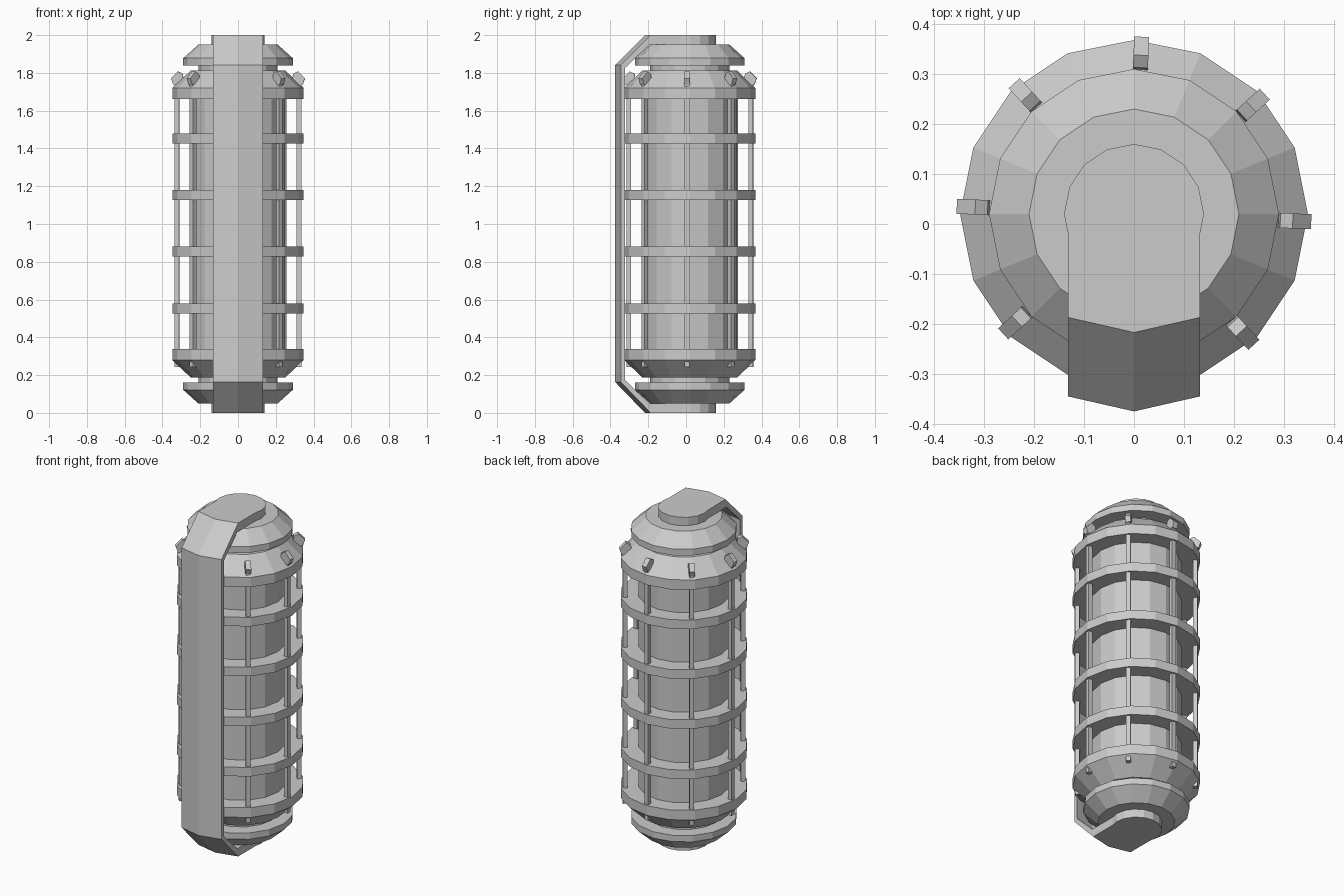
import bpy, bmesh, math
from mathutils import Matrix

if "Cube" in bpy.data.objects:
    bpy.data.objects.remove(bpy.data.objects["Cube"])

CY = 0.02      # y of the canister axis
SIDES = 16


def finish(bm, name):
    bmesh.ops.recalc_face_normals(bm, faces=bm.faces)
    me = bpy.data.meshes.new(name)
    bm.to_mesh(me)
    bm.free()
    ob = bpy.data.objects.new(name, me)
    bpy.context.collection.objects.link(ob)
    return ob


def lathe(name, profile):
    """Closed low-poly solid from (radius, z) points."""
    bm = bmesh.new()
    loops = []
    for r, z in profile:
        loops.append([bm.verts.new((r * math.cos(2 * math.pi * i / SIDES),
                                    CY + r * math.sin(2 * math.pi * i / SIDES), z))
                      for i in range(SIDES)])
    for a, b in zip(loops, loops[1:]):
        for i in range(SIDES):
            j = (i + 1) % SIDES
            bm.faces.new((a[i], a[j], b[j], b[i]))
    bm.faces.new(loops[0])
    bm.faces.new(loops[-1])
    return finish(bm, name)


def slab(name, angle, profile, width):
    """Radial (r, z) outline given a tangential width, turned around the axis."""
    bm = bmesh.new()
    m = Matrix.Translation((0, CY, 0)) @ Matrix.Rotation(angle, 4, 'Z')
    a, b = ([bm.verts.new((r, s * width / 2, z)) for r, z in profile] for s in (-1, 1))
    n = len(profile)
    for i in range(n):
        j = (i + 1) % n
        bm.faces.new((a[i], a[j], b[j], b[i]))
    bm.faces.new(a)
    bm.faces.new(b)
    bm.transform(m)
    return finish(bm, name)


# central tank and its narrower necks
lathe("inner_tank", [(0.25, 0.20), (0.25, 1.80)])
lathe("neck", [(0.21, 0.10), (0.21, 1.90)])

# cage rings
for i, z in enumerate((0.553, 0.854, 1.154, 1.453)):
    lathe(f"cage_ring_{i + 1}", [(0.348, z - 0.027), (0.348, z + 0.027)])

# shoulders, end collars and end caps, mirrored top and bottom
for label, f in (("bottom", lambda z: z), ("top", lambda z: 2 - z)):
    lathe(f"{label}_shoulder", [(r, f(z)) for r, z in
                                ((0.25, 0.187), (0.348, 0.28), (0.348, 0.338))])
    lathe(f"{label}_collar", [(r, f(z)) for r, z in
                              ((0.21, 0.05), (0.29, 0.122), (0.29, 0.16))])
    lathe(f"{label}_cap", [(0.14, f(0.0)), (0.14, f(0.06))])

# cage bars and the bent lugs above them
bar = [(0.311, 0.243), (0.336, 0.243), (0.336, 1.74), (0.311, 1.74)]
lug = [(0.288, 1.765), (0.293, 1.795), (0.318, 1.808), (0.355, 1.771), (0.343, 1.738),
       (0.325, 1.738)]
for i in range(8):
    a = math.radians(45 * i - 2.5)
    slab(f"cage_bar_{i + 1}", a, bar, 0.025)
    slab(f"top_lug_{i + 1}", a, lug, 0.03)

# creased front strap wrapping from cap to cap
outer = [(CY, 0), (-0.217, 0), (-0.375, 0.163),
         (-0.375, 1.842), (-0.217, 2), (CY, 2)]
inner = [(CY, 1.95), (-0.225, 1.95), (-0.353, 1.826),
         (-0.353, 0.174), (-0.225, 0.05), (CY, 0.05)]
bm = bmesh.new()
cols = []
for x, dy in ((-0.132, 0.03), (0, 0), (0.132, 0.03)):
    cols.append([bm.verts.new((x, y + dy, z)) for y, z in outer + inner])
for a, b in zip(cols, cols[1:]):
    for i in range(12):
        j = (i + 1) % 12
        bm.faces.new((a[i], a[j], b[j], b[i]))
for c in (cols[0], cols[-1]):
    for i in range(5):
        bm.faces.new((c[i], c[i + 1], c[10 - i], c[11 - i]))
finish(bm, "front_strap")
